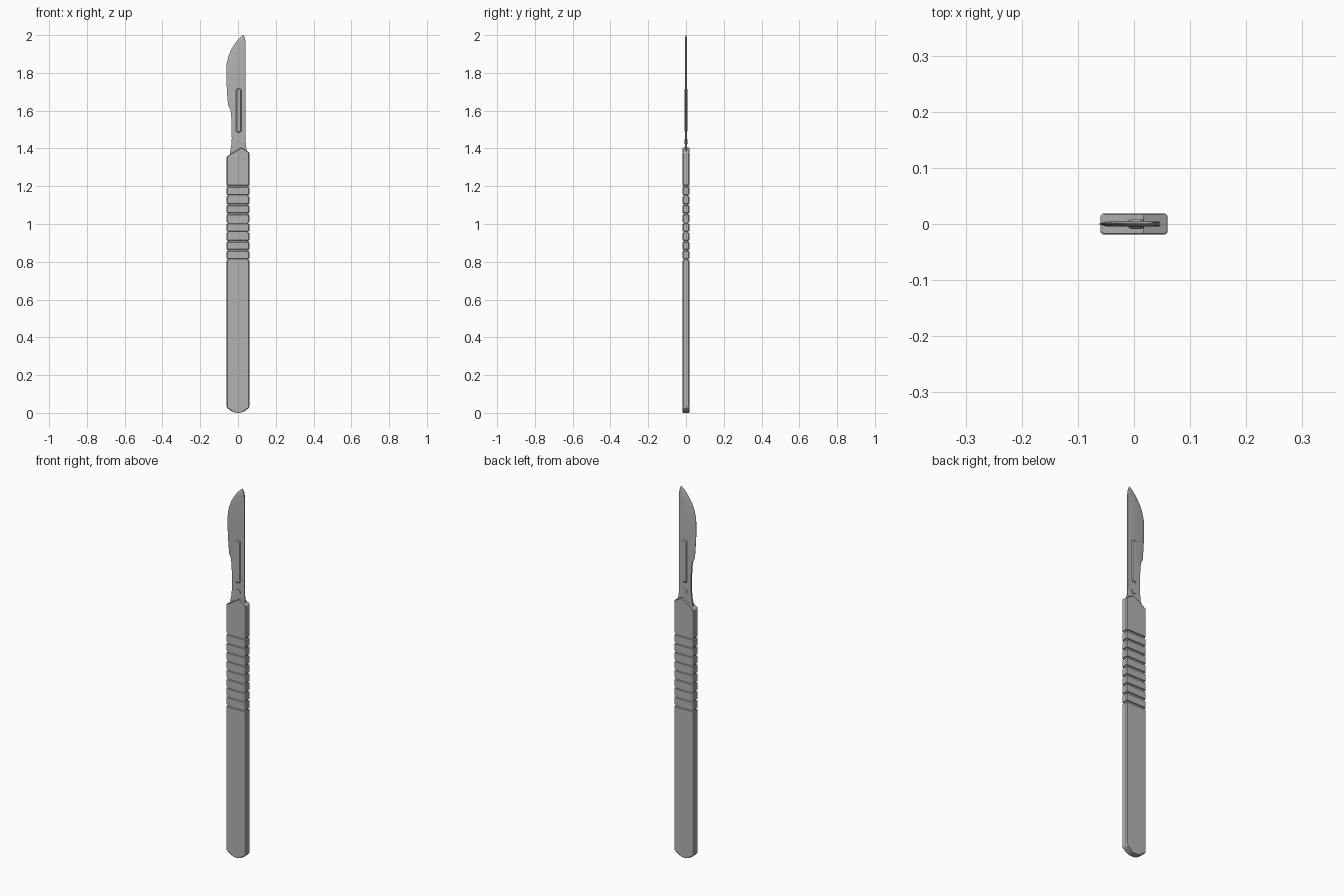
import bpy, bmesh, math

if "Cube" in bpy.data.objects:
    bpy.data.objects.remove(bpy.data.objects["Cube"])

STEEL = bpy.data.materials.new("steel")
STEEL.diffuse_color = (0.45, 0.45, 0.45, 1)
STEEL.use_nodes = True
STEEL.node_tree.nodes["Principled BSDF"].inputs["Base Color"].default_value = STEEL.diffuse_color


def loft(name, rings):
    """Skin equal-length rings; ends are capped by pairing front and back points."""
    bm = bmesh.new()
    vs = [[bm.verts.new(p) for p in ring] for ring in rings]
    n = len(rings[0])
    for a, b in zip(vs, vs[1:]):
        for i in range(n):
            j = (i + 1) % n
            bm.faces.new((a[i], a[j], b[j], b[i]))
    for r in (vs[0], vs[-1]):
        for i in range(n // 2 - 1):
            bm.faces.new((r[i], r[i + 1], r[n - 2 - i], r[n - 1 - i]))
    bmesh.ops.recalc_face_normals(bm, faces=bm.faces)
    me = bpy.data.meshes.new(name)
    bm.to_mesh(me)
    bm.free()
    me.materials.append(STEEL)
    ob = bpy.data.objects.new(name, me)
    bpy.context.collection.objects.link(ob)
    return ob


def smooth(ob, angle=30):
    bpy.ops.object.select_all(action='DESELECT')
    ob.select_set(True)
    bpy.context.view_layer.objects.active = ob
    bpy.ops.object.shade_smooth_by_angle(angle=math.radians(angle))


# handle: chamfered flat bar, grip grooves all round, arched butt, pointed shoulder
W, D, C = 0.06, 0.0185, 0.0045
COLS = (-0.045, -0.03, -0.015, 0, 0.017, 0.03, 0.045)


def handle_ring(z, inset=0.0):
    w, d = W - inset, D - inset
    front = [(-w, -d + C), (-w + C, -d)] + [(x, -d) for x in COLS] + [(w - C, -d), (w, -d + C)]
    pts = front + [(x, -y) for x, y in reversed(front)]
    return [(x, y, z(x) if callable(z) else z) for x, y in pts]


def butt(x):
    return 0.03 * abs(x / W) ** 2.2


def shoulder(x):
    return 1.404 - (0.6 * (0.017 - x) if x < 0.017 else 0.58 * (x - 0.017))


rings = [handle_ring(butt, 0.003), handle_ring(lambda x: butt(x) + 0.005)]
for i in range(9):
    z = 0.812 + i * 0.0484
    rings += [handle_ring(z - 0.006), handle_ring(z - 0.004, 0.005),
              handle_ring(z + 0.004, 0.005), handle_ring(z + 0.006)]
rings += [handle_ring(lambda x: shoulder(x) - 0.003), handle_ring(shoulder, 0.002)]
loft("handle", rings)

# blade: rows of (z, cutting side x, spine x, edge half thickness)
T = 0.0045
ROWS = [(1.36, -0.044, 0.048, T), (1.385, -0.042, 0.047, T), (1.41, -0.036, 0.042, T),
        (1.45, -0.033, 0.040, T), (1.54, -0.034, 0.040, T), (1.585, -0.037, 0.040, T),
        (1.61, -0.042, 0.040, T * .6), (1.63, -0.053, 0.040, .0008), (1.68, -0.057, 0.040, .0008),
        (1.75, -0.061, 0.040, .0008), (1.81, -0.062, 0.040, .0008), (1.85, -0.060, 0.040, .0008),
        (1.89, -0.050, 0.040, .0008), (1.92, -0.038, 0.040, .0008), (1.95, -0.020, 0.040, .0008),
        (1.975, -0.001, 0.038, .0008), (1.99, 0.014, 0.034, .0008), (2.0, 0.026, 0.030, .0008)]


def blade_ring(z, l, r, e):
    s = r - l
    t = min(T, s * 0.2)
    front = [(l, -min(e, t)), (l + min(0.014, s * 0.35), -t), (r - min(0.003, s * 0.2), -t), (r, -t * 0.6)]
    return [(x, y, z) for x, y in front + [(x, -y) for x, y in reversed(front)]]


smooth(loft("blade", [blade_ring(*row) for row in ROWS]), 20)


# mounting tongue showing through the blade slot
def tongue_ring(z, w, d):
    front = [(-w, -d * 0.5), (-w * 0.75, -d), (w * 0.75, -d), (w, -d * 0.5)]
    return [(x + 0.004, y, z) for x, y in front + [(x, -y) for x, y in reversed(front)]]


loft("mounting_tongue", [tongue_ring(*r) for r in
     ((1.485, 0.009, 0.004), (1.491, 0.014, 0.0085), (1.711, 0.014, 0.0085), (1.717, 0.009, 0.004))])

# locating pin
bpy.ops.mesh.primitive_cylinder_add(vertices=20, radius=0.014, depth=0.015,
                                    location=(0.004, 0, 1.437), rotation=(math.pi / 2, 0, 0))
pin = bpy.context.object
pin.name = "locating_pin"
pin.data.materials.append(STEEL)
smooth(pin)
